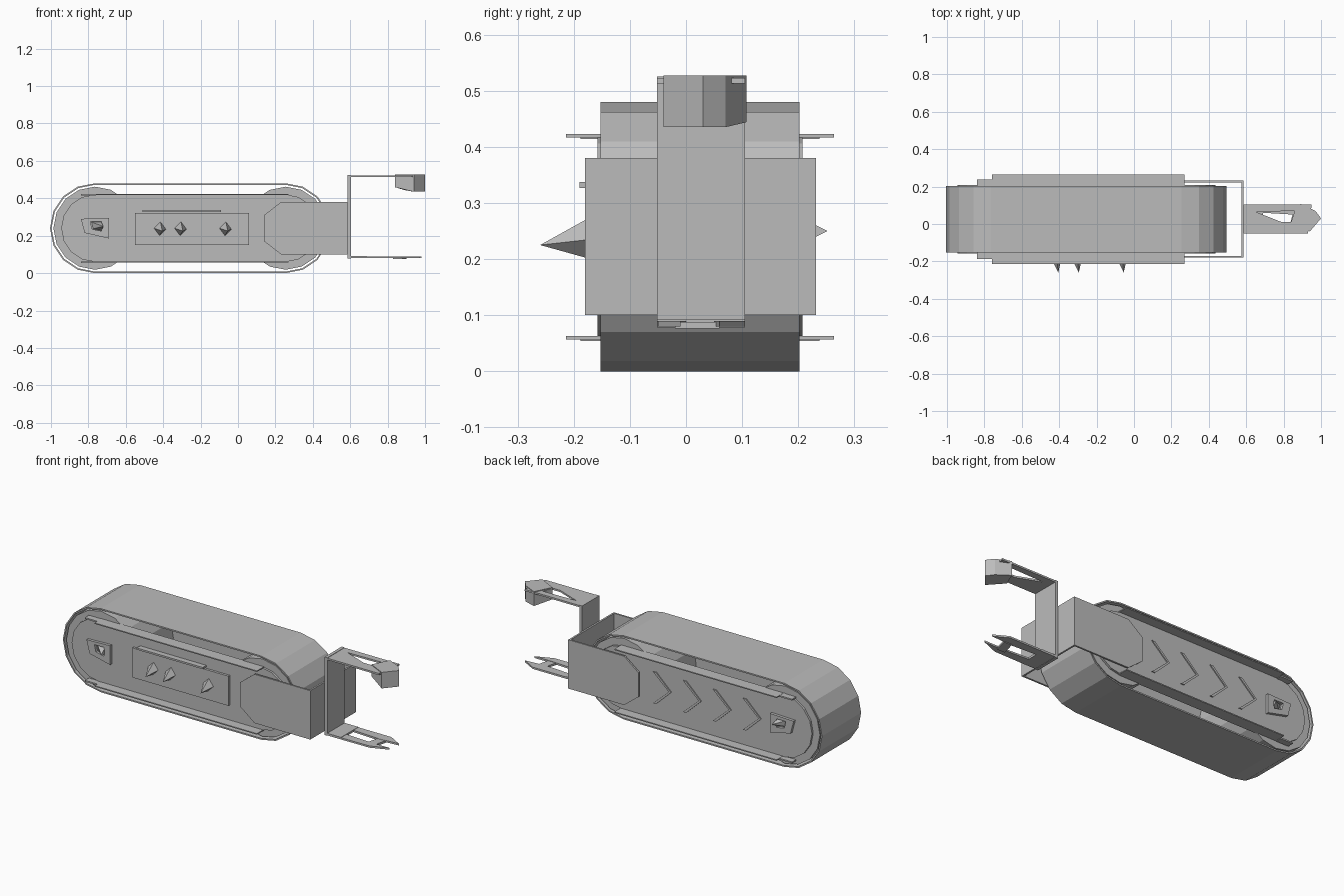
import bpy, bmesh, math
from mathutils import Vector

cube = bpy.data.objects.get("Cube")
if cube:
    bpy.data.objects.remove(cube, do_unlink=True)

grey = bpy.data.materials.new("plain grey")
grey.use_nodes = True
COLOR = (0.5, 0.5, 0.5, 1)
grey.diffuse_color = COLOR
grey.node_tree.nodes["Principled BSDF"].inputs["Base Color"].default_value = COLOR

FRONT, BACK = -0.152, 0.202      # belt edges in y
XL, XR, ZC = -0.765, 0.255, 0.24  # roller axes


def finish(name, bm):
    bmesh.ops.recalc_face_normals(bm, faces=bm.faces)
    mesh = bpy.data.meshes.new(name)
    bm.to_mesh(mesh)
    bm.free()
    mesh.materials.append(grey)
    obj = bpy.data.objects.new(name, mesh)
    bpy.context.collection.objects.link(obj)
    return obj


def to_3d(p, axis, d):
    u, v = p
    return {"y": (u, d, v), "z": (u, v, d)}[axis]


def prism(name, points, axis, lo, hi):
    """Extrude a flat outline along an axis."""
    bm = bmesh.new()
    face = bm.faces.new([bm.verts.new(to_3d(p, axis, lo)) for p in points])
    step = Vector(to_3d((0, 0), axis, hi - lo))
    new = bmesh.ops.extrude_face_region(bm, geom=[face])["geom"]
    bmesh.ops.translate(bm, vec=step, verts=[g for g in new if isinstance(g, bmesh.types.BMVert)])
    return finish(name, bm)


def ring(name, outer, inner, axis, lo, hi):
    """Extrude the area between two outlines with equal point counts."""
    bm = bmesh.new()
    loops = [[bm.verts.new(to_3d(p, axis, d)) for p in pts]
             for pts, d in ((outer, lo), (outer, hi), (inner, hi), (inner, lo))]
    n = len(outer)
    for k in range(4):
        a, b = loops[k], loops[(k + 1) % 4]
        for i in range(n):
            j = (i + 1) % n
            bm.faces.new((a[i], a[j], b[j], b[i]))
    return finish(name, bm)


def box(name, x0, x1, y0, y1, z0, z1):
    return prism(name, [(x0, z0), (x1, z0), (x1, z1), (x0, z1)], "y", y0, y1)


def stadium(r, steps=8):
    pts = []
    for cx, start in ((XR, -90), (XL, 90)):
        for i in range(steps + 1):
            a = math.radians(start + 180 * i / steps)
            pts.append((cx + r * math.cos(a), ZC + r * math.sin(a)))
    return pts


def circle(cx, r, n=16):
    return [(cx + r * math.cos(math.tau * i / n), ZC + r * math.sin(math.tau * i / n))
            for i in range(n)]


def stud(name, base, wall, tip):
    """Faceted spike rising from a wall to a tip."""
    bm = bmesh.new()
    ring_verts = [bm.verts.new((x, wall, z)) for x, z in base]
    top = bm.verts.new(tip)
    bm.faces.new(ring_verts)
    for i, v in enumerate(ring_verts):
        bm.faces.new((v, ring_verts[(i + 1) % len(base)], top))
    return finish(name, bm)


# Belt loop and rollers
ring("belt", stadium(0.24), stadium(0.232), "y", FRONT, BACK)
for label, cx in (("tail", XL), ("drive", XR)):
    prism(label + "_roller", circle(cx, 0.222), "y", FRONT + 0.006, BACK - 0.006)

# Side frames: wall, outward flanges and short end tabs
for label, wall, s in (("front", FRONT, -1), ("back", BACK, 1)):
    prism(label + "_side_wall", stadium(0.18), "y", wall - s * 0.012, wall + s * 0.006)
    for level, z in (("lower", 0.06), ("upper", 0.42)):
        box(f"{label}_{level}_flange", -0.76, 0.27, wall, wall + s * 0.062, z - 0.003, z + 0.003)
        box(f"{label}_{level}_tab", -0.84, -0.76, wall, wall + s * 0.036, z - 0.006, z + 0.002)

# Front control panel with ledge and knobs
box("control_panel", -0.55, 0.06, -0.172, -0.156, 0.15, 0.32)
box("panel_ledge", -0.51, -0.09, -0.19, -0.156, 0.327, 0.337)
for i, x in enumerate((-0.42, -0.31, -0.07)):
    base = [(x - 0.03, 0.24), (x, 0.2), (x + 0.035, 0.235), (x + 0.005, 0.275)]
    stud(f"knob_{i + 1}", base, -0.17, (x + 0.015, -0.26, 0.225))

# Tail bolts on both walls
for label, wall, s, reach in (("front", FRONT, -1, 0.06), ("back", BACK, 1, 0.05)):
    sq = [(-0.84, 0.29), (-0.69, 0.295), (-0.69, 0.185), (-0.82, 0.215)]
    hole = [(-0.79, 0.275), (-0.73, 0.275), (-0.73, 0.225), (-0.78, 0.235)]
    ring(label + "_bolt_plate", sq, hole, "y", wall, wall + s * 0.022)
    stud(label + "_bolt", hole, wall, (-0.72, wall + s * reach, 0.25))

# Direction chevrons on the back wall
for i in range(4):
    x = 0.06 - 0.19 * i
    pts = [(x, 0.33), (x - 0.1, 0.24), (x, 0.15), (x - 0.02, 0.15), (x - 0.115, 0.24), (x - 0.02, 0.33)]
    prism(f"chevron_{i + 1}", pts, "y", 0.206, 0.214)

# Fork bracket wrapping the drive end
cheek = [(0.14, 0.17), (0.23, 0.1), (0.585, 0.1), (0.585, 0.38), (0.23, 0.38), (0.14, 0.31)]
prism("front_bracket_cheek", cheek, "y", -0.18, -0.17)
prism("back_bracket_cheek", cheek, "y", 0.222, 0.232)
box("bracket_end_plate", 0.575, 0.585, -0.18, 0.232, 0.1, 0.38)

# Upright strip with an open upper arm and a head block
box("upright_strip", 0.585, 0.603, -0.052, 0.105, 0.078, 0.525)
arm = [(0.59, -0.052), (0.93, -0.052), (0.95, 0.105), (0.59, 0.105)]
slot = [(0.79, 0.01), (0.84, 0.01), (0.86, 0.07), (0.65, 0.065)]
ring("upper_arm", arm, slot, "z", 0.513, 0.523)
head = prism("head_block", [(0.84, 0.01), (0.94, -0.04), (1.0, 0.03), (0.97, 0.07), (0.89, 0.108)],
             "z", 0.435, 0.527)
for v in head.data.vertices:     # slanted lower side
    if v.co.z < 0.5:
        v.co.z += 0.3 * max(0, 0.92 - v.co.x)

# Lower arm: two tapering prongs joined by a cross bar
prism("lower_arm_root", [(0.59, -0.052), (0.69, -0.052), (0.69, 0.105), (0.59, 0.105)], "z", 0.08, 0.092)
prism("front_prong", [(0.69, -0.052), (0.87, -0.05), (0.97, -0.01), (0.86, -0.01), (0.69, 0.0)], "z", 0.08, 0.09)
prism("back_prong", [(0.69, 0.06), (0.86, 0.05), (0.98, 0.06), (0.9, 0.105), (0.69, 0.105)], "z", 0.08, 0.09)
prism("prong_cross_bar", [(0.83, -0.02), (0.88, -0.02), (0.9, 0.06), (0.85, 0.06)], "z", 0.076, 0.088)
